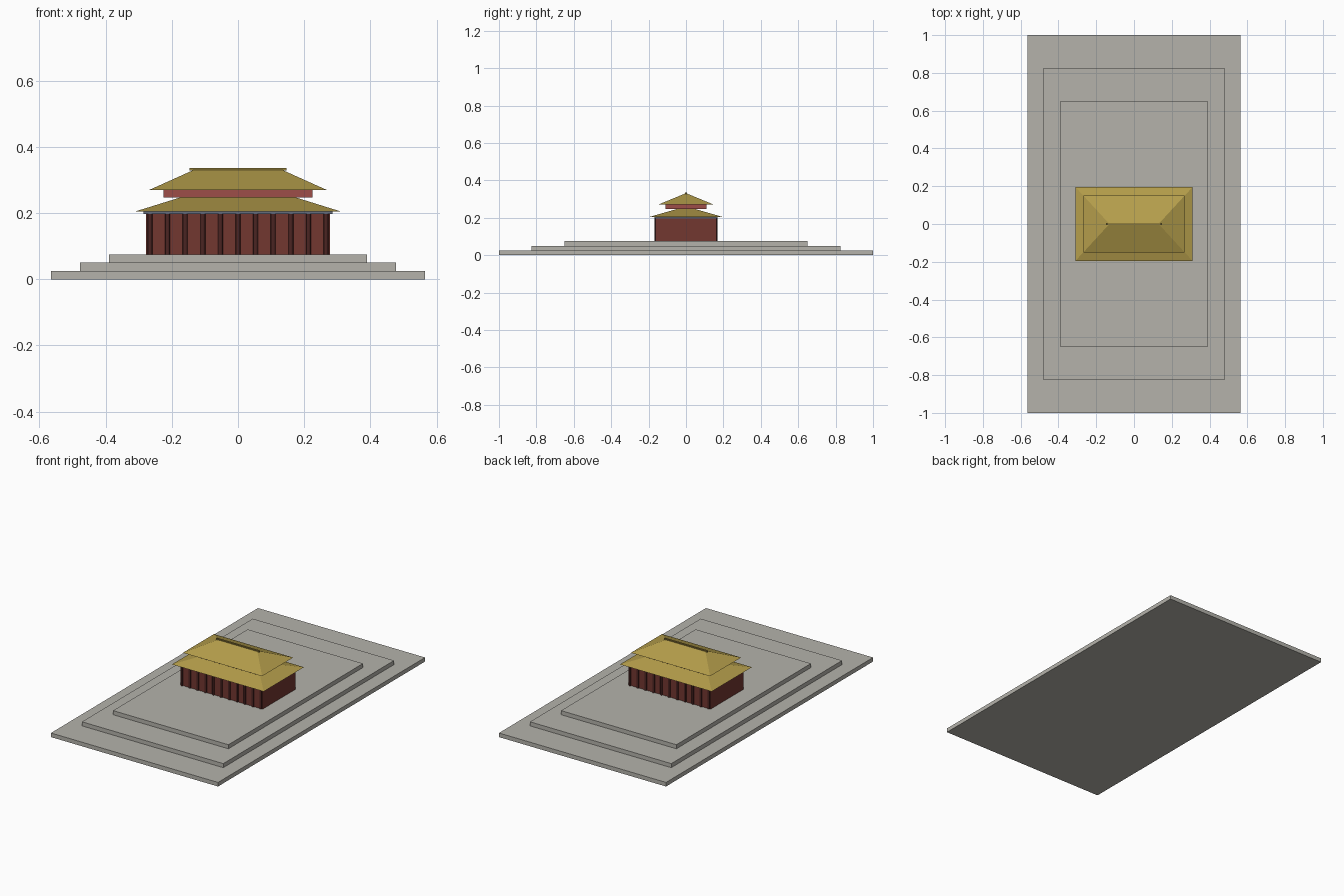
import bpy, bmesh

if "Cube" in bpy.data.objects:
    bpy.data.objects.remove(bpy.data.objects["Cube"])


def material(name, rgb):
    m = bpy.data.materials.new(name)
    m.diffuse_color = (*rgb, 1)
    m.use_nodes = True
    m.node_tree.nodes["Principled BSDF"].inputs["Base Color"].default_value = m.diffuse_color
    return m


stone = material("pale stone", (0.46, 0.45, 0.41))
gold = material("gold tile", (0.46, 0.34, 0.07))
dark_gold = material("ridge gold", (0.30, 0.22, 0.045))
wall_red = material("wall red", (0.17, 0.038, 0.030))
band_red = material("band red", (0.34, 0.075, 0.065))
column_red = material("column dark red", (0.07, 0.018, 0.016))
slate = material("beam slate", (0.13, 0.15, 0.20))


def box(name, hx, hy, z0, z1, mat):
    """Box centred on the axis, from half sizes and a height range."""
    bpy.ops.mesh.primitive_cube_add(size=2, location=(0, 0, (z0 + z1) / 2))
    ob = bpy.context.object
    ob.name = name
    ob.scale = (hx, hy, (z1 - z0) / 2)
    ob.data.materials.append(mat)
    return ob


def hip_roof(name, hx, hy, ridge, z0, z1, mat):
    """Four-sided roof with flat underside and a ridge along x."""
    bm = bmesh.new()
    a, b, c, d = [bm.verts.new((sx * hx, sy * hy, z0))
                  for sx, sy in ((-1, -1), (1, -1), (1, 1), (-1, 1))]
    l, r = bm.verts.new((-ridge, 0, z1)), bm.verts.new((ridge, 0, z1))
    for face in ((a, b, r, l), (b, c, r), (c, d, l, r), (d, a, l), (d, c, b, a)):
        bm.faces.new(face)
    mesh = bpy.data.meshes.new(name)
    bm.to_mesh(mesh)
    bm.free()
    mesh.materials.append(mat)
    ob = bpy.data.objects.new(name, mesh)
    bpy.context.collection.objects.link(ob)
    return ob


# Three stepped terraces
for i, (hx, hy) in enumerate(((0.565, 1.0), (0.478, 0.825), (0.39, 0.65))):
    box(f"terrace_{i + 1}", hx, hy, 0.025 * i, 0.025 * (i + 1), stone)

# Hall body and the beam above it
box("hall_walls", 0.278, 0.16, 0.075, 0.197, wall_red)
box("eave_beam", 0.286, 0.168, 0.197, 0.206, slate)

# Rows of columns along the front and back
for side, y in (("front", -0.16), ("back", 0.16)):
    for i in range(11):
        bpy.ops.mesh.primitive_cylinder_add(
            vertices=12, radius=0.0075, depth=0.122,
            location=(-0.266 + 0.0532 * i, y, 0.136))
        ob = bpy.context.object
        ob.name = f"{side}_column_{i + 1}"
        ob.data.materials.append(column_red)
        bpy.ops.object.shade_smooth_by_angle()

# Double roof with a red band between
hip_roof("lower_roof", 0.31, 0.195, 0.13, 0.205, 0.261, gold)
box("upper_band", 0.225, 0.11, 0.247, 0.271, band_red)
hip_roof("upper_roof", 0.268, 0.15, 0.13, 0.27, 0.332, gold)
box("roof_ridge", 0.147, 0.005, 0.328, 0.336, dark_gold)
